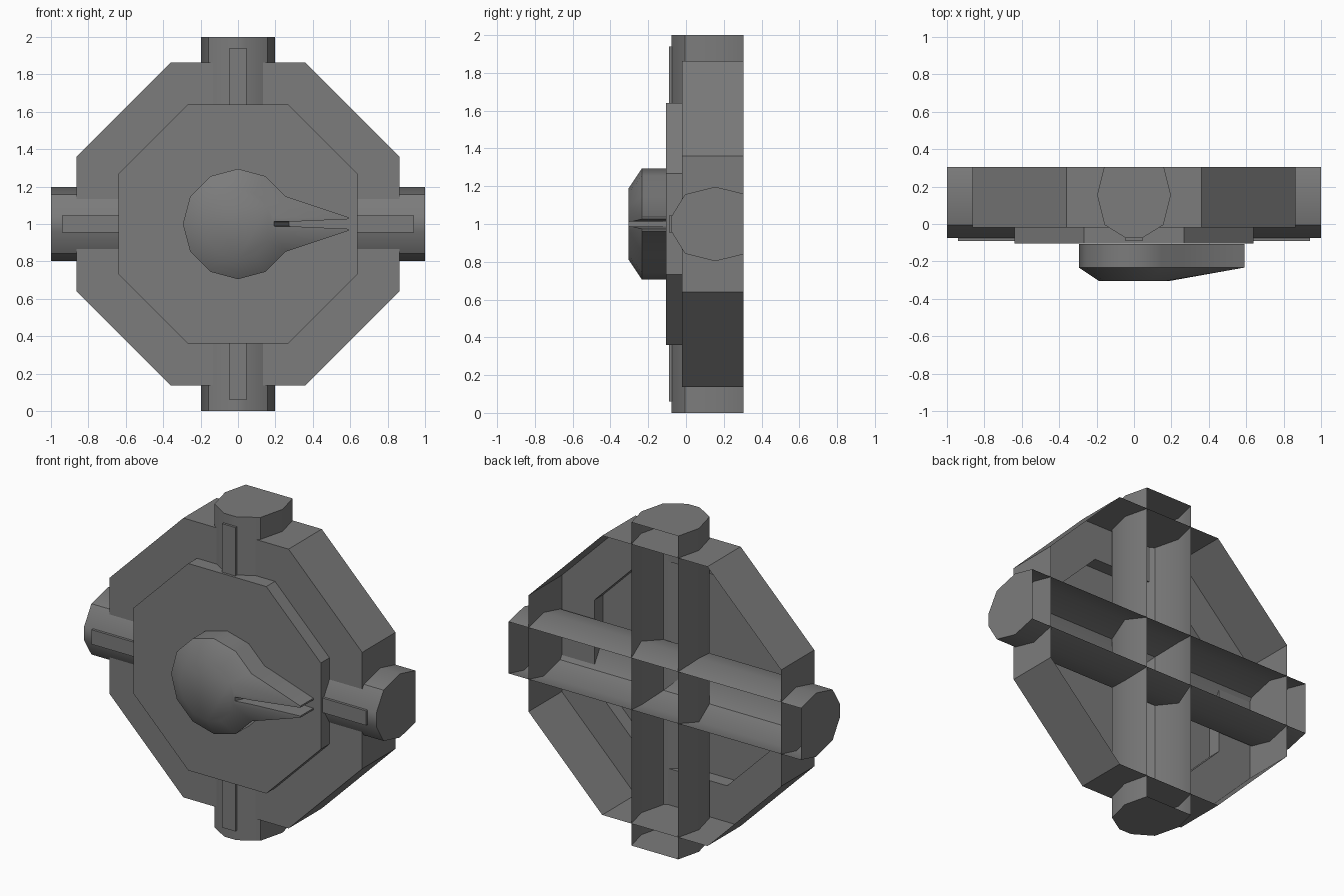
import bpy, bmesh, math
from mathutils import Matrix, Vector

if "Cube" in bpy.data.objects:
    bpy.data.objects.remove(bpy.data.objects["Cube"])

MID = Vector((0, 0, 1))
grey = bpy.data.materials.new("dark_grey")
grey.diffuse_color = (0.2, 0.2, 0.2, 1)
grey.use_nodes = True
grey.node_tree.nodes["Principled BSDF"].inputs["Base Color"].default_value = grey.diffuse_color


def loft(name, rings, closed=True, first=False, last=True, turn=0):
    """Skin a list of equal-length rings (centred on the hub), optionally capped."""
    bm = bmesh.new()
    rows = [[bm.verts.new(p) for p in ring] for ring in rings]
    n = len(rows[0])
    for a, b in zip(rows, rows[1:]):
        for i in range(n if closed else n - 1):
            j = (i + 1) % n
            bm.faces.new((a[i], a[j], b[j], b[i]))
    if first:
        bm.faces.new(rows[0][::-1])
    if last:
        bm.faces.new(rows[-1])
    bm.transform(Matrix.Translation(MID) @ Matrix.Rotation(turn, 4, 'Y'))
    mesh = bpy.data.meshes.new(name)
    bm.to_mesh(mesh)
    bm.free()
    mesh.materials.append(grey)
    obj = bpy.data.objects.new(name, mesh)
    bpy.context.collection.objects.link(obj)
    return obj


def make_active(obj):
    bpy.ops.object.select_all(action='DESELECT')
    obj.select_set(True)
    bpy.context.view_layer.objects.active = obj


def smooth(obj):
    make_active(obj)
    bpy.ops.object.shade_smooth_by_angle(angle=math.radians(40))


def at_y(outline, y):
    return [(x, y, z) for x, z in outline]


def octagon(r, c):
    return [(r, -c), (r, c), (c, r), (-c, r), (-r, c), (-r, -c), (-c, -r), (c, -r)]


# Stepped octagonal housing, open at the back
big, small = octagon(0.864, 0.36), octagon(0.64, 0.267)
loft("housing", [at_y(big, 0.305), at_y(big, -0.02), at_y(small, -0.02), at_y(small, -0.105)])

# Two crossing pipes, open at the back with closed ends
half = [(-0.16, 0.305), (-0.197, 0.155), (-0.157, -0.005), (-0.042, -0.076)]
profile = half + [(-x, y) for x, y in reversed(half)]
for name, turn in (("vertical_pipe", 0), ("horizontal_pipe", math.pi / 2)):
    smooth(loft(name, [[(x, y, z) for x, y in profile] for z in (-1, 1)],
                closed=False, first=True, turn=turn))

# Raised marker strip on each pipe arm
strip = [(-0.045, 0.635), (0.045, 0.635), (0.045, 0.94), (-0.045, 0.94)]
for k in range(4):
    loft(f"marker_strip_{k + 1}", [at_y(strip, -0.06), at_y(strip, -0.09)],
         first=True, turn=k * math.pi / 2)


# Pointer knob: round body drawn out to a tip, with a bevelled front
def knob_outline(r, tip_x, tip_z):
    arc = [(r * math.cos(math.radians(a)), r * math.sin(math.radians(a)))
           for a in range(30, 331, 30)]
    return arc + [(tip_x, -tip_z), (tip_x, tip_z)]


body = knob_outline(0.295, 0.59, 0.036)
face = knob_outline(0.187, 0.187, 0.035)
knob = loft("pointer_knob", [at_y(body, -0.106), at_y(body, -0.233), at_y(face, -0.305)], first=True)


# Slot that splits the pointer tip
def slot(start):
    return [(start, -0.012), (0.3, -0.013), (0.62, -0.027),
            (0.62, 0.027), (0.3, 0.013), (start, 0.012)]


cutter = loft("slot_cutter", [at_y(slot(0.28), -0.09), at_y(slot(0.185), -0.32)], first=True)
cut = knob.modifiers.new("slot", 'BOOLEAN')
cut.operation = 'DIFFERENCE'
cut.solver = 'EXACT'
cut.object = cutter
make_active(knob)
bpy.ops.object.modifier_apply(modifier=cut.name)
bpy.data.objects.remove(cutter)
smooth(knob)
